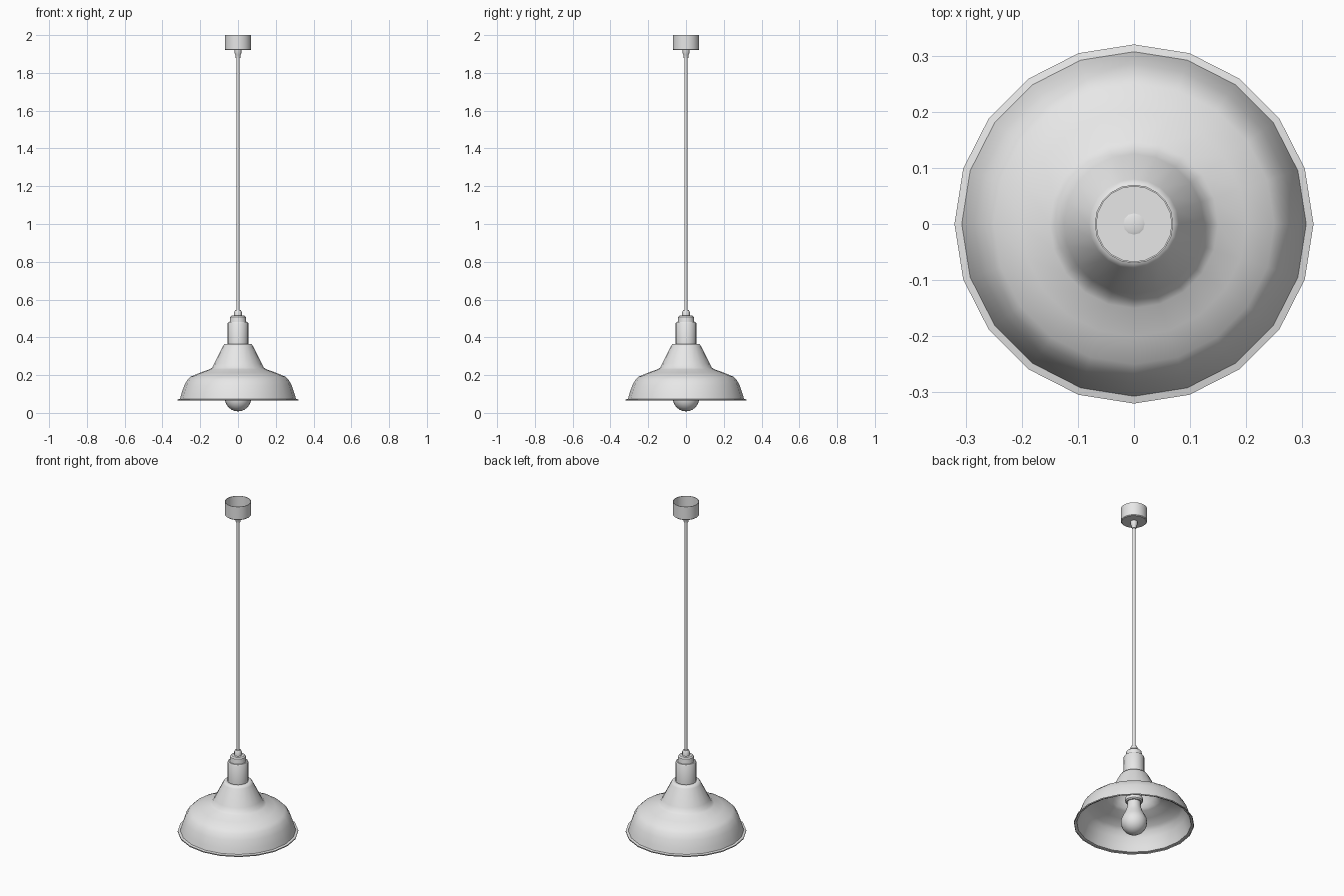
import bpy, math
from mathutils import Vector

if "Cube" in bpy.data.objects:
    bpy.data.objects.remove(bpy.data.objects["Cube"], do_unlink=True)

# One light grey for the whole lamp
grey = bpy.data.materials.new("light_grey")
grey.use_nodes = True
grey.diffuse_color = (0.8, 0.8, 0.8, 1)
bsdf = next(n for n in grey.node_tree.nodes if n.type == 'BSDF_PRINCIPLED')
bsdf.inputs["Base Color"].default_value = grey.diffuse_color


def lathe(name, profile, sides=20, angle=35):
    """Spin a (radius, height) profile, listed bottom to top on the outside, about z."""
    verts, faces, rings = [], [], []
    for r, z in profile:
        count = 1 if r == 0 else sides
        rings.append([len(verts) + i for i in range(count)])
        for i in range(count):
            a = 2 * math.pi * i / sides
            verts.append(Vector((r * math.cos(a), r * math.sin(a), z)))
    for low, high in zip(rings, rings[1:]):
        for i in range(sides):
            j = (i + 1) % sides
            n, m = len(low), len(high)
            quad = [low[i % n], low[j % n], high[j % m], high[i % m]]
            faces.append(list(dict.fromkeys(quad)))
    mesh = bpy.data.meshes.new(name)
    mesh.from_pydata(verts, [], faces)
    mesh.materials.append(grey)
    obj = bpy.data.objects.new(name, mesh)
    bpy.context.collection.objects.link(obj)
    bpy.ops.object.select_all(action='DESELECT')
    bpy.context.view_layer.objects.active = obj
    obj.select_set(True)
    bpy.ops.object.shade_smooth_by_angle(angle=math.radians(angle))
    return obj


# Flared shade with a thin rolled rim
shade = lathe("shade", [(0.32, 0.065), (0.32, 0.071), (0.307, 0.074), (0.3, 0.1),
                        (0.285, 0.145), (0.268, 0.175), (0.25, 0.192), (0.2, 0.213),
                        (0.15, 0.231), (0.137, 0.24), (0.125, 0.262), (0.08, 0.352),
                        (0.072, 0.364), (0.05, 0.365)], angle=60)
wall = shade.modifiers.new("wall", 'SOLIDIFY')
wall.thickness = 0.004
wall.offset = -1

# Socket housing above the shade, with its stepped cap
lathe("socket_housing", [(0, 0.36), (0.055, 0.36), (0.055, 0.474), (0.051, 0.48),
                         (0.044, 0.48), (0.041, 0.508), (0.034, 0.515), (0, 0.515)])
lathe("cord_collar", [(0, 0.51), (0.02, 0.51), (0.02, 0.535), (0.014, 0.545), (0, 0.545)], 12)

# Bulb holder inside the shade
lathe("bulb_holder", [(0, 0.2), (0.041, 0.2), (0.047, 0.206), (0.047, 0.225),
                      (0.041, 0.228), (0.041, 0.362), (0, 0.362)])

# Pear-shaped bulb: round lower globe running into a narrow neck
globe = [(0.07 * math.sin(math.radians(a)), 0.078 - 0.07 * math.cos(math.radians(a)))
         for a in range(0, 121, 15)]
lathe("bulb", globe + [(0.048, 0.138), (0.038, 0.165), (0.034, 0.21)], angle=60)

# Hanging cord
lathe("cord", [(0.008, 0.53), (0.008, 1.92)], 8, 60)

# Strain relief under the ceiling cup
lathe("strain_relief", [(0, 1.88), (0.012, 1.88), (0.014, 1.895), (0.019, 1.905),
                        (0.019, 1.926), (0.014, 1.928), (0, 1.928)], 12)

# Ceiling cup, open at the top
lathe("ceiling_cup", [(0, 1.921), (0.066, 1.921), (0.07, 1.925), (0.07, 2.0),
                      (0.067, 2.0), (0.067, 1.925), (0, 1.925)])
